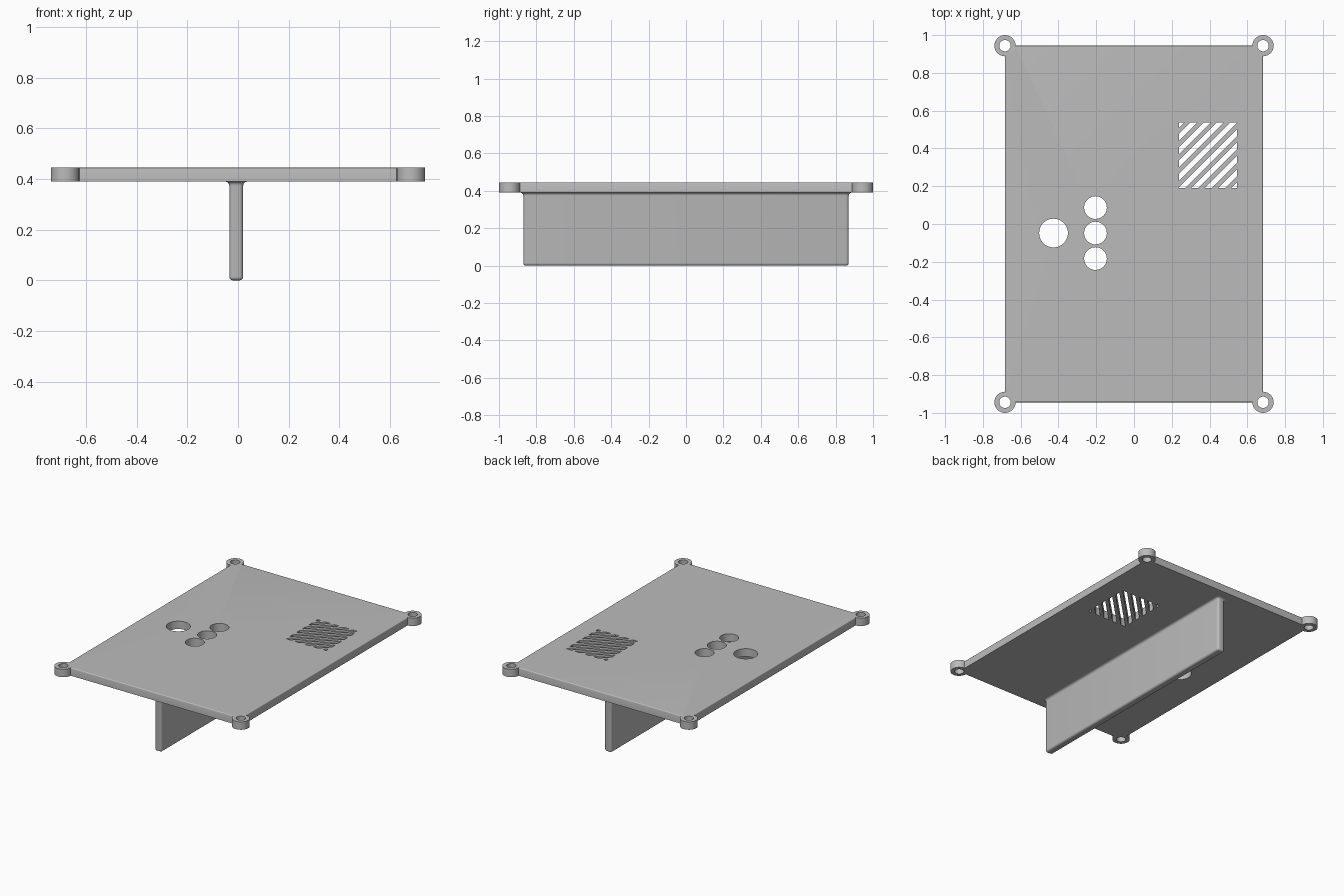
import bpy, bmesh, math
from mathutils import Vector

if "Cube" in bpy.data.objects:
    bpy.data.objects.remove(bpy.data.objects["Cube"], do_unlink=True)

grey = bpy.data.materials.new("plain_grey")
grey.use_nodes = True
grey.diffuse_color = (0.5, 0.5, 0.5, 1)
grey.node_tree.nodes["Principled BSDF"].inputs["Base Color"].default_value = (0.5, 0.5, 0.5, 1)

Z0, Z1 = 0.39, 0.445          # underside and top of the cover plate
HX, HY = 0.683, 0.944         # half size of the plate, also the boss centres
MID = (Z0 + Z1) / 2


def finish(name, bm):
    bmesh.ops.recalc_face_normals(bm, faces=bm.faces)
    mesh = bpy.data.meshes.new(name)
    bm.to_mesh(mesh)
    bm.free()
    mesh.materials.append(grey)
    ob = bpy.data.objects.new(name, mesh)
    bpy.context.collection.objects.link(ob)
    return ob


def box(bm, x0, x1, y0, y1, z0, z1):
    verts = bmesh.ops.create_cube(bm, size=1)["verts"]
    bmesh.ops.scale(bm, vec=(x1 - x0, y1 - y0, z1 - z0), verts=verts)
    bmesh.ops.translate(bm, vec=((x0 + x1) / 2, (y0 + y1) / 2, (z0 + z1) / 2), verts=verts)


def cylinder(name, x, y, r, height, sides=48):
    bm = bmesh.new()
    bmesh.ops.create_cone(bm, cap_ends=True, segments=sides, radius1=r, radius2=r, depth=height)
    bmesh.ops.translate(bm, vec=(x, y, MID), verts=bm.verts)
    return finish(name, bm)


def slot(u, width, x0, x1, y0, y1):
    # Diagonal strip of a rectangle, around the line x - y = u
    bm = bmesh.new()
    box(bm, x0, x1, y0, y1, Z0 - 0.1, Z1 + 0.1)
    for side in (-1, 1):
        cut = bmesh.ops.bisect_plane(
            bm, geom=bm.verts[:] + bm.edges[:] + bm.faces[:],
            plane_co=Vector((u + side * width / 2, 0, 0)),
            plane_no=Vector((side, -side, 0)).normalized(), clear_outer=True)
        edges = [e for e in cut["geom_cut"] if isinstance(e, bmesh.types.BMEdge)]
        if edges:
            bmesh.ops.holes_fill(bm, edges=edges)
    return finish("slot_cutter", bm)


def combine(target, tools, operation):
    # Apply one boolean per tool, then remove the tools
    for tool in tools:
        mod = target.modifiers.new("cut", "BOOLEAN")
        mod.operation, mod.solver, mod.object = operation, "EXACT", tool
    deps = bpy.context.evaluated_depsgraph_get()
    mesh = bpy.data.meshes.new_from_object(target.evaluated_get(deps))
    target.modifiers.clear()
    target.data = mesh
    for tool in tools:
        bpy.data.objects.remove(tool, do_unlink=True)


def shade(ob):
    bpy.ops.object.select_all(action="DESELECT")
    ob.select_set(True)
    bpy.context.view_layer.objects.active = ob
    bpy.ops.object.shade_smooth_by_angle(angle=math.radians(35))


# Cover plate with softened top edges
bm = bmesh.new()
box(bm, -HX, HX, -HY, HY, Z0, Z1)
rim = [e for e in bm.edges if all(v.co.z > MID for v in e.verts)]
bmesh.ops.bevel(bm, geom=rim, offset=0.006, segments=3, affect="EDGES", profile=0.5)
plate = finish("cover_plate", bm)

# Corner screw bosses
corners = [(sx * HX, sy * HY) for sx in (-1, 1) for sy in (-1, 1)]
combine(plate, [cylinder("boss", x, y, 0.056, Z1 - Z0) for x, y in corners], "UNION")

# Screw holes, button holes, dial hole and speaker grille
cutters = [cylinder("screw_cutter", x, y, 0.03, 0.3, 32) for x, y in corners]
cutters += [cylinder("button_cutter", -0.204, -0.048 + k * 0.135, 0.06, 0.3) for k in (-1, 0, 1)]
cutters.append(cylinder("dial_cutter", -0.426, -0.048, 0.076, 0.3))
gx0, gx1, gy0, gy1 = 0.237, 0.545, 0.19, 0.538
cutters += [slot(gx0 - gy1 + 0.01 + k * 0.0705, 0.037, gx0, gx1, gy0, gy1) for k in range(10)]
combine(plate, cutters, "DIFFERENCE")
shade(plate)


# Divider fin under the plate: stacked rounded outlines, round foot, flared root
def outline(bm, z, grow):
    hx, hy, r = 0.0275 + grow, 0.87 + grow, 0.016 + grow
    ring = []
    for q, (sx, sy) in enumerate(((1, 1), (-1, 1), (-1, -1), (1, -1))):
        for k in range(6):
            a = math.radians(q * 90 + k * 18)
            ring.append(bm.verts.new((-0.007 + sx * (hx - r) + r * math.cos(a),
                                      sy * (hy - r) + r * math.sin(a), z)))
    return ring


steps = [math.radians(18 * k) for k in range(6)]
foot, root = 0.014, 0.016
levels = [(foot * (1 - math.cos(a)), foot * (math.sin(a) - 1)) for a in steps]
levels += [(Z0 - root + root * math.sin(a), root * (1 - math.cos(a))) for a in steps]
bm = bmesh.new()
rings = [outline(bm, z, grow) for z, grow in levels]
for low, high in zip(rings, rings[1:]):
    for i in range(len(low)):
        j = (i + 1) % len(low)
        bm.faces.new((low[i], low[j], high[j], high[i]))
bm.faces.new(rings[0])
bm.faces.new(rings[-1])
shade(finish("divider_fin", bm))
